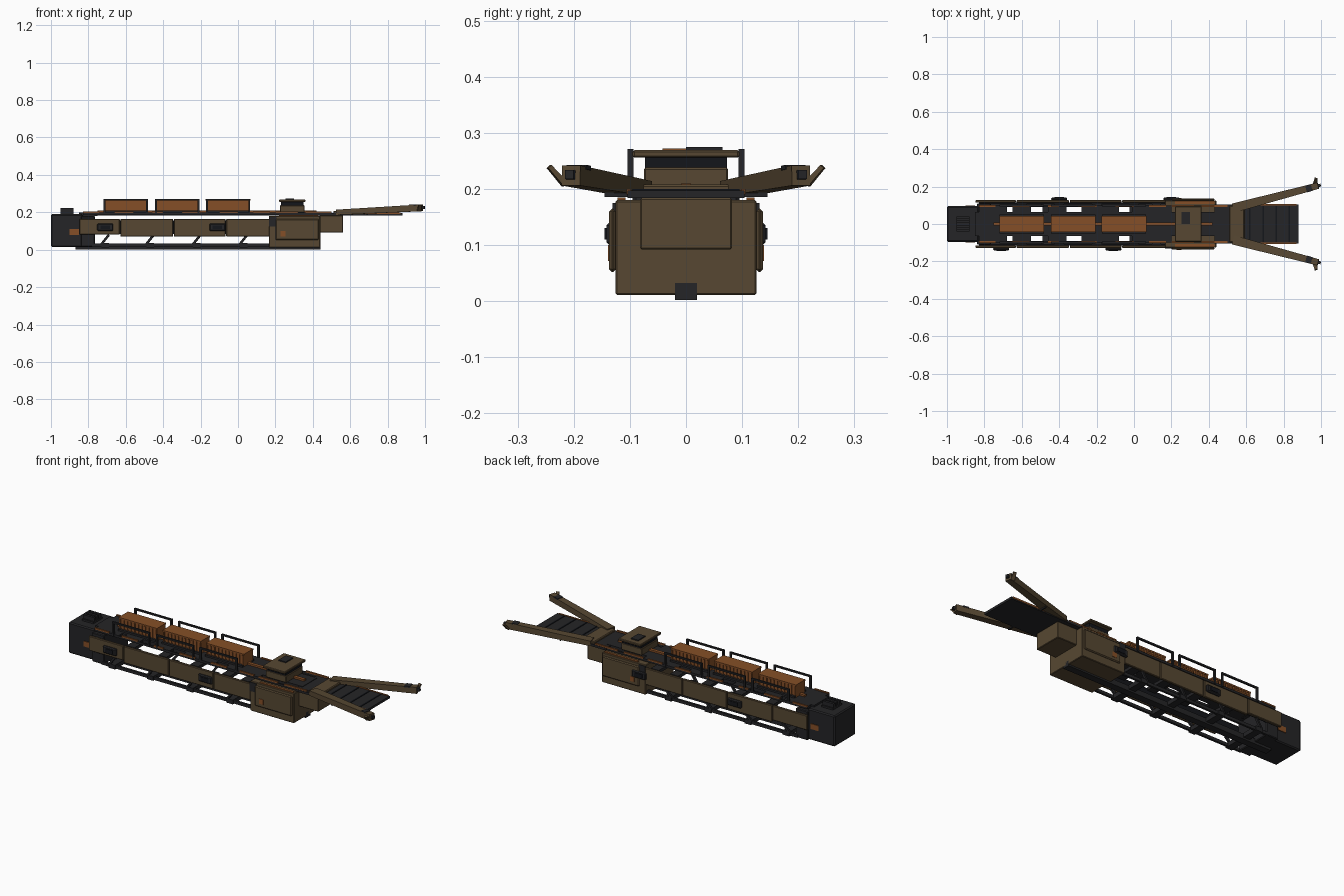
import bpy
from mathutils import Vector


def material(name, rgb):
    m = bpy.data.materials.new(name)
    m.diffuse_color = (*rgb, 1)
    return m


DARK = material("charcoal", (0.018, 0.018, 0.02))
BROWN = material("khaki brown", (0.095, 0.064, 0.032))
ORANGE = material("rust orange", (0.235, 0.078, 0.02))
BLACK = material("near black", (0.007, 0.008, 0.011))


def mesh(name, verts, faces, mat):
    me = bpy.data.meshes.new(name)
    me.from_pydata(verts, [], faces)
    me.materials.append(mat)
    ob = bpy.data.objects.new(name, me)
    bpy.context.collection.objects.link(ob)
    return ob


FACES = [(0, 1, 3, 2), (4, 6, 7, 5), (0, 4, 5, 1), (2, 3, 7, 6), (0, 2, 6, 4), (1, 5, 7, 3)]


def box(name, x, y, z, mat, bevel=0.0):
    ob = mesh(name, [(a, b, c) for a in x for b in y for c in z], FACES, mat)
    if bevel:
        mod = ob.modifiers.new("bevel", "BEVEL")
        mod.width, mod.segments = bevel, 1
    return ob


def pair(name, x, y, z, mat, bevel=0.0):
    """Same box on both sides of the centre line."""
    box(name + "_left", x, y, z, mat, bevel)
    box(name + "_right", x, (-y[1], -y[0]), z, mat, bevel)


def beam(name, p, q, size0, size1, mat):
    """Tapered beam from p to q; sizes are (width, height) at each end."""
    p, q = Vector(p), Vector(q)
    d = (q - p).normalized()
    side = d.cross(Vector((0, 0, 1))).normalized()
    up = side.cross(d)
    v = [c + side * i * w / 2 + up * j * h / 2
         for c, (w, h) in ((p, size0), (q, size1)) for i in (1, -1) for j in (-1, 1)]
    return mesh(name, v, FACES, mat)


# rear engine block
box("rear_block", (-1, -0.83), (-0.095, 0.095), (0.015, 0.19), DARK, 0.006)
box("rear_shoulder", (-0.84, -0.765), (-0.11, 0.11), (0.015, 0.18), DARK, 0.004)
box("rear_cap", (-0.85, -0.75), (-0.065, 0.065), (0.18, 0.2), DARK)
box("rear_vent_base", (-0.95, -0.88), (-0.04, 0.04), (0.185, 0.2), DARK)
for i in (-1, 0, 1):
    box("rear_vent_fin", (-0.95, -0.88), (i * 0.025 - 0.007, i * 0.025 + 0.007), (0.2, 0.222), DARK)
pair("rear_marker", (-0.9, -0.85), (0.094, 0.099), (0.08, 0.11), ORANGE)

# keel and cross beams
box("keel", (-0.87, 0.44), (-0.02, 0.02), (0.002, 0.032), DARK)
for x in (-0.71, -0.47, -0.22, 0.03):
    box("cross_beam", (x - 0.02, x + 0.02), (-0.118, 0.118), (0.012, 0.036), DARK)
    for s in (-1, 1):
        beam("panel_strut", (x - 0.02, s * 0.112, 0.03), (x + 0.02, s * 0.118, 0.08),
             (0.012, 0.012), (0.012, 0.012), DARK)
pair("lower_rail", (-0.78, 0.17), (0.1, 0.112), (0.015, 0.032), DARK)

# side armour panels and their inner rails
edges = (-0.85, -0.63, -0.345, -0.065, 0.17)
for i in range(4):
    a, b = edges[i], edges[i + 1]
    z0 = 0.082 if i == 0 else 0.07
    pair("side_panel", (a + 0.002, b - 0.002), (0.114, 0.128), (z0, 0.165), BROWN, 0.003)
pair("side_panel_rail", (-0.83, 0.17), (0.106, 0.115), (0.085, 0.155), BLACK)
for x in (-0.6, -0.4, -0.2, 0.0, 0.12):
    box("bulkhead", (x - 0.025, x + 0.025), (-0.108, 0.108), (0.145, 0.162), DARK)

# side hatches, staggered left to right
for x, s in ((-0.71, -1), (-0.11, -1), (-0.4, 1), (0.2, 1)):
    ys = sorted((s * 0.126, s * 0.142))
    box("side_hatch", (x - 0.043, x + 0.043), ys, (0.1, 0.14), DARK, 0.005)
    ys = sorted((s * 0.141, s * 0.145))
    box("side_hatch_slot", (x - 0.025, x + 0.025), ys, (0.11, 0.13), BLACK)

# deck spine and plates
box("deck_spine", (-0.84, 0.45), (-0.065, 0.065), (0.183, 0.2), DARK)
for a, b in ((-0.83, -0.68), (-0.65, -0.55), (-0.46, -0.36), (-0.28, -0.08), (-0.01, 0.2)):
    pair("deck_plate", (a, b), (0.06, 0.1), (0.186, 0.2), DARK)
pair("deck_edge_rail", (-0.83, 0.5), (0.092, 0.1), (0.186, 0.198), DARK)
for a, b in ((-0.83, -0.74), (-0.66, -0.56), (-0.46, -0.4), (-0.3, -0.2), (-0.1, 0.0),
             (0.08, 0.17), (0.2, 0.32), (0.36, 0.5)):
    pair("deck_edge_stripe", (a, b), (0.092, 0.102), (0.197, 0.205), ORANGE)
box("centre_pipe", (-0.75, 0.42), (-0.009, 0.009), (0.198, 0.21), ORANGE)

# three ribbed cargo containers with hand rails
for x in (-0.6, -0.325, -0.053):
    a, b = x - 0.118, x + 0.118
    box("container", (a, b), (-0.038, 0.038), (0.2, 0.268), ORANGE)
    box("container_lid", (a - 0.002, b + 0.002), (-0.042, 0.042), (0.264, 0.272), ORANGE)
    for i in range(11):
        rx = a + 0.006 + i * 0.0224
        pair("container_rib", (rx - 0.004, rx + 0.004), (0.037, 0.043), (0.205, 0.264), ORANGE)
    pair("container_skid", (a, b), (0.03, 0.052), (0.199, 0.21), DARK)
    pair("rail_bar", (a, b), (0.094, 0.104), (0.262, 0.271), DARK)
    for px in (a, b - 0.01):
        pair("rail_post", (px, px + 0.01), (0.094, 0.104), (0.19, 0.265), DARK)

# front hull
box("front_hull", (0.165, 0.44), (-0.126, 0.126), (0.011, 0.18), BROWN, 0.003)
box("nose_box", (0.435, 0.562), (-0.082, 0.082), (0.092, 0.184), BROWN, 0.003)
pair("hull_side_plate", (0.2, 0.432), (0.125, 0.137), (0.052, 0.165), BROWN, 0.005)
pair("hull_marker", (0.228, 0.255), (0.136, 0.139), (0.072, 0.1), ORANGE)
pair("hull_vent", (0.165, 0.205), (0.12, 0.131), (0.125, 0.175), DARK)
pair("hull_top_stripe", (0.22, 0.43), (0.108, 0.122), (0.179, 0.185), ORANGE)

# cabin with window band and overhanging roof
box("cabin_body", (0.225, 0.355), (-0.075, 0.075), (0.198, 0.238), BROWN, 0.003)
box("cabin_windows", (0.23, 0.35), (-0.073, 0.073), (0.237, 0.257), BLACK)
box("cabin_roof", (0.22, 0.36), (-0.095, 0.095), (0.256, 0.269), BROWN, 0.003)
box("roof_hatch", (0.255, 0.3), (0.0, 0.065), (0.268, 0.275), DARK)

# loading deck ahead of the hull
box("front_deck", (0.43, 0.88), (-0.104, 0.104), (0.184, 0.197), DARK)
for x in (0.62, 0.69, 0.76, 0.83):
    box("deck_tread", (x - 0.004, x + 0.004), (-0.095, 0.095), (0.196, 0.2), BLACK)
box("deck_cross_bar", (0.686, 0.694), (-0.145, 0.145), (0.186, 0.194), DARK)
pair("front_deck_stripe", (0.66, 0.87), (0.098, 0.106), (0.19, 0.2), ORANGE)

# grabber arms
box("arm_mount", (0.51, 0.59), (-0.098, 0.098), (0.19, 0.208), BROWN, 0.004)
for s in (-1, 1):
    beam("arm", (0.53, s * 0.085, 0.2), (0.985, s * 0.205, 0.224), (0.05, 0.028), (0.034, 0.036), BROWN)
    beam("arm_tip", (0.975, s * 0.203, 0.224), (0.998, s * 0.208, 0.226), (0.016, 0.016), (0.016, 0.016), DARK)
    beam("arm_claw", (0.968, s * 0.216, 0.208), (0.974, s * 0.244, 0.24), (0.022, 0.01), (0.016, 0.008), BROWN)
    beam("arm_stripe", (0.92, s * 0.187, 0.237), (0.95, s * 0.195, 0.239), (0.037, 0.008), (0.037, 0.008), DARK)

# make every face point outward
import bmesh
for ob in bpy.data.objects:
    bm = bmesh.new()
    bm.from_mesh(ob.data)
    bmesh.ops.recalc_face_normals(bm, faces=bm.faces)
    bm.to_mesh(ob.data)
    bm.free()
